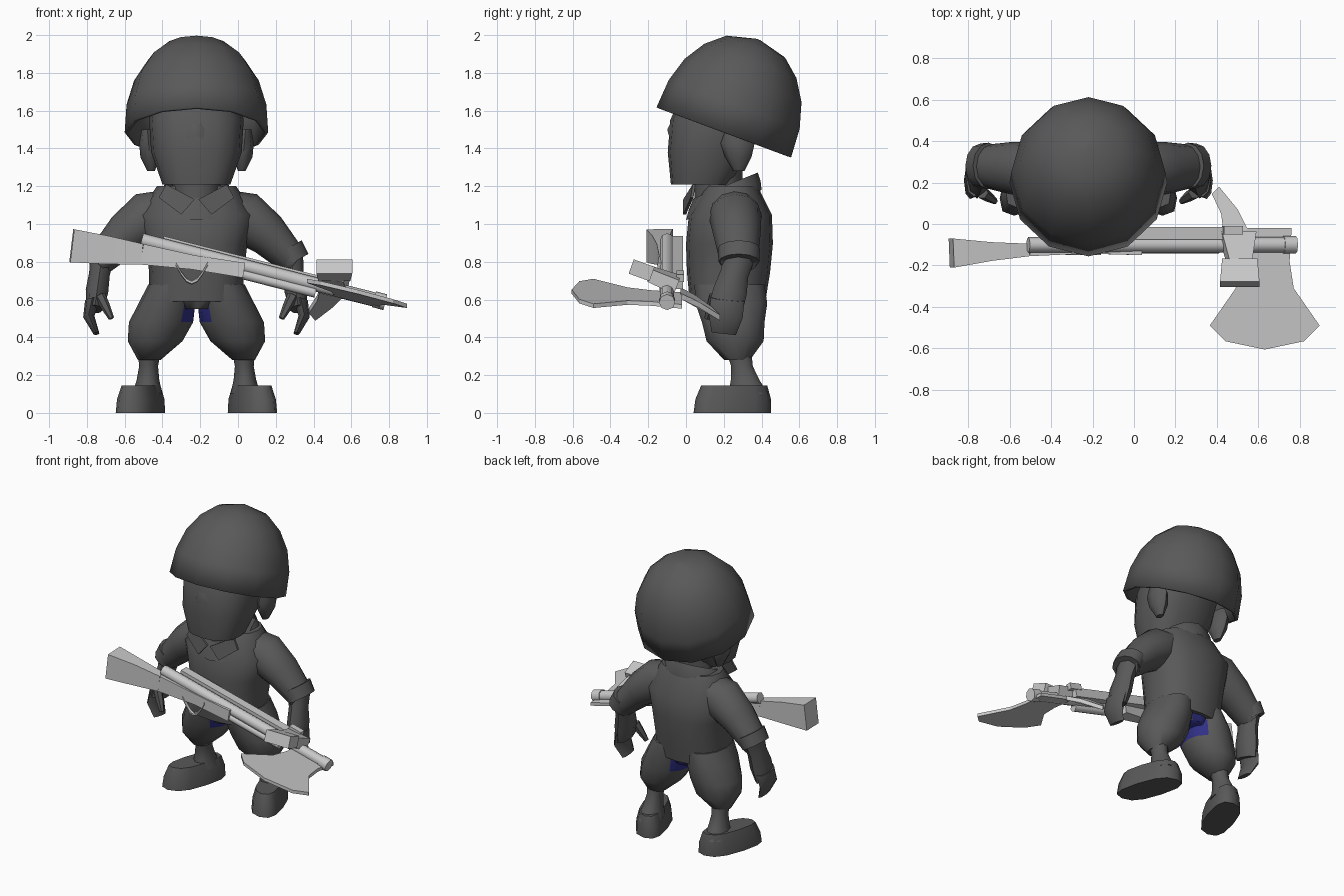
import bpy, bmesh
from math import sin, cos, pi, radians, sqrt, copysign
from mathutils import Vector

if "Cube" in bpy.data.objects:
    bpy.data.objects.remove(bpy.data.objects["Cube"], do_unlink=True)

MIDDLE = -.22
UP = Vector((0, 0, 1))
NO_BOW = Vector((0, 0, 0))


def material(name, red, green, blue):
    colour = (red, green, blue, 1)
    result = bpy.data.materials.new(name)
    result.use_nodes = True
    result.diffuse_color = colour
    shader = result.node_tree.nodes["Principled BSDF"]
    shader.inputs["Base Color"].default_value = colour
    return result


DARK = material("dark grey", .1, .1, .1)
LIGHT = material("light grey", .58, .58, .58)
BLUE = material("deep blue", .03, .03, .25)


def finish(name, mesh_builder, paint, angle):
    bmesh.ops.recalc_face_normals(mesh_builder, faces=mesh_builder.faces)
    mesh = bpy.data.meshes.new(name)
    mesh_builder.to_mesh(mesh)
    mesh_builder.free()
    part = bpy.data.objects.new(name, mesh)
    bpy.context.collection.objects.link(part)
    mesh.materials.append(paint)
    bpy.ops.object.select_all(action='DESELECT')
    part.select_set(True)
    bpy.context.view_layer.objects.active = part
    bpy.ops.object.shade_smooth_by_angle(angle=radians(angle))
    return part


def sweep(name, start, end, widths, depths=None, sides=12, paint=DARK, level=False,
          bow=NO_BOW, power=1, ease=1, bottom=True, top=True, angle=55):
    """Skin rings from start to end; bow pushes the middle aside, ease crowds rings at the end."""
    start, end = Vector(start), Vector(end)
    depths = depths or widths
    along = UP if level else (end - start).normalized()
    across = Vector((0, 1, 0)).cross(along).normalized()
    deep = along.cross(across)
    square = sides == 4
    scale = sqrt(2) if square else 1
    turn = pi / 4 if square else 0
    builder = bmesh.new()
    rings = []
    for i, (width, depth) in enumerate(zip(widths, depths)):
        t = 1 - (1 - i / (len(widths) - 1)) ** ease
        centre = start.lerp(end, t) + bow * sin(pi * t)
        ring = []
        for j in range(sides):
            a = turn + 2 * pi * j / sides
            c, d = (copysign(abs(f) ** power, f) * scale for f in (cos(a), sin(a)))
            ring.append(builder.verts.new(centre + across * c * width + deep * d * depth))
        rings.append(ring)
    for lower, upper in zip(rings, rings[1:]):
        for j in range(sides):
            k = (j + 1) % sides
            builder.faces.new((lower[j], lower[k], upper[k], upper[j]))
    if bottom:
        builder.faces.new(rings[0])
    if top:
        builder.faces.new(rings[-1])
    return finish(name, builder, paint, angle)


def slab(name, points, thickness, paint):
    """Thicken a polygon along a vector."""
    builder = bmesh.new()
    face = builder.faces.new([builder.verts.new(p) for p in points])
    raised = bmesh.ops.extrude_face_region(builder, geom=[face], use_keep_orig=True)["geom"]
    corners = [item for item in raised if isinstance(item, bmesh.types.BMVert)]
    bmesh.ops.translate(builder, vec=thickness, verts=corners)
    return finish(name, builder, paint, 20)


def paint_crotch(part):
    part.data.materials.append(BLUE)
    for face in part.data.polygons:
        centre = face.center
        aside = abs(centre.x - MIDDLE)
        between_legs = aside < .08 and .45 < centre.z < .58
        behind = aside < .06 and centre.y > .36 and centre.z < .66
        if between_legs or behind:
            face.material_index = 1


# helmet, tilted back
tilt = Vector((0, .35, .94)).normalized()
rim_centre = Vector((MIDDLE, .2, 1.485))
helmet = sweep("helmet", rim_centre, rim_centre + tilt * .525, (.38, .37, .33, .26, .165, .01),
               ease=1.6, bottom=False)
shell = helmet.modifiers.new("thickness", 'SOLIDIFY')
shell.thickness = .02
shell.offset = -1

# head, nose and neck
sweep("head", (MIDDLE, .08, 1.21), (MIDDLE, .21, 1.72), (.18, .24, .25, .22), (.16, .22, .25, .22),
      sides=16, level=True, power=.8)
sweep("nose", (MIDDLE, -.07, 1.42), (MIDDLE, -.05, 1.58), (.08, .06, .02), (.01, .045, .01),
      sides=6, level=True)
sweep("neck", (MIDDLE, .17, 1), (MIDDLE, .17, 1.28), (.12, .13), level=True)

# shirt, and a collar that rises towards the back
sweep("shirt", (MIDDLE, .22, .59), (MIDDLE, .24, 1.2), (.25, .25, .27, .31, .21), (.2, .22, .23, .22, .14),
      sides=16, level=True, power=.85)
collar = sweep("collar", (MIDDLE, .2, 1.1), (MIDDLE, .21, 1.2), (.23, .21, .17), (.2, .19, .17),
               level=True, bottom=False, top=False)
for corner in collar.data.vertices:
    corner.co.z += (corner.co.y - .2) * .4

# limbs on both sides
for sign, side in ((1, "left_"), (-1, "right_")):
    def at(x, y, z):
        return Vector((MIDDLE + sign * x, y, z))

    sweep(side + "ear", at(.24, .28, 1.28), at(.26, .27, 1.5), (.02, .05, .05, .03), (.03, .07, .09, .06),
          sides=8, level=True)
    slab(side + "collar_flap", [at(.01, 0, 1.13), at(.08, 0, 1.05), at(.2, .04, 1.14), at(.16, .05, 1.21)],
         Vector((0, -.015, 0)), DARK)

    # arm
    elbow = at(.52, .28, .8)
    sweep(side + "sleeve", at(.1, .25, 1.1), elbow, (.1, .14, .115, .08), (.12, .14, .125, .1),
          sides=12, bow=UP * .05)
    sweep(side + "cuff", at(.48, .28, .87), elbow, (.088, .084), (.112, .108), sides=12)
    sweep(side + "forearm", at(.5, .28, .83), at(.54, .21, .55), (.065, .055, .06, .045), (.085, .075, .09, .09),
          sides=8)
    sweep(side + "fingers", at(.55, .22, .6), at(.53, .2, .42), (.04, .03, .016), (.09, .09, .065),
          sides=8, bow=Vector((sign * .03, 0, 0)))
    sweep(side + "thumb", at(.51, .15, .62), at(.45, .11, .5), (.03, .025, .015), sides=6)

    # leg: baggy breeches, calf and a boot turned outwards
    breeches = sweep(side + "breeches", at(.125, .23, .68), at(.25, .27, .28), (.13, .15, .17, .145, .06),
                     (.19, .195, .17, .155, .07), sides=14, level=True)
    paint_crotch(breeches)
    sweep(side + "calf", at(.25, .28, .32), at(.26, .33, .1), (.06, .05, .06, .08), (.07, .06, .08, .11),
          sides=10, level=True)
    boot = sweep(side + "boot", at(.28, .245, 0), at(.28, .255, .145), (.105, .1, .08), (.205, .2, .175),
                 level=True, power=.75)
    for corner in boot.data.vertices:
        corner.co.x += sign * (.3 - corner.co.y) * .3

# seat of the breeches
paint_crotch(sweep("breeches_seat", (MIDDLE, .23, .55), (MIDDLE, .22, .76), (.1, .2, .25, .24),
                   (.15, .185, .195, .18), sides=16, level=True))


# axe handle and rifle share one sloping line
def bar(name, left, right, y, lift, radius, sides):
    ends = [(x, y, .785 - .255 * x + lift) for x in (left, right)]
    sweep(name, *ends, (radius, radius), sides=sides, paint=LIGHT)


bar("axe_handle", -.51, .74, -.1, 0, .037, 8)
bar("axe_handle_end", .72, .78, -.1, 0, .043, 8)
bar("rifle_barrel", -.4, .47, -.045, .02, .03, 4)
bar("rifle_lower_tube", 0, .41, -.115, -.045, .026, 8)
bar("rifle_sight", .43, .52, -.03, .06, .02, 4)

# rifle stock, trigger guard and magazine
grip = Vector((-.51, -.125, .84))
sweep("rifle_butt", (-.88, -.14, .885), grip, (.088, .075, .055), (.07, .045, .03), sides=4, paint=LIGHT, angle=25)
sweep("rifle_body", grip, (.03, -.1, .755), (.055, .038, .04), (.03, .03, .05), sides=4, paint=LIGHT, angle=25)
sweep("trigger_guard", (-.33, -.14, .79), (-.16, -.14, .79), [.012] * 7, sides=6, paint=LIGHT, bow=UP * -.1)
sweep("rifle_magazine", (.51, -.29, .775), (.51, -.18, .735), (.095, .085), (.04, .04), sides=4, paint=LIGHT)
sweep("magazine_neck", (.51, -.19, .735), (.5, -.05, .68), (.055, .085), (.035, .04), sides=4, paint=LIGHT)


# axe head: a flared blade and a drooping spike on one sloping sheet
def on_sheet(x, y):
    return Vector((x, y, .74 - .25 * x - .08 * y - .75 * max(y, 0)))


flare = [(.13, -.02), (.12, -.18), (.14, -.31), (.265, -.49), (.19, -.565)]
blade = [on_sheet(.63 + half, y) for half, y in flare]
blade.append(on_sheet(.63, -.605))
blade += [on_sheet(.63 - half, y) for half, y in reversed(flare)]
slab("axe_blade", blade, UP * .022, LIGHT)
spike = [(.43, -.03), (.55, -.03), (.5, .07), (.41, .18), (.375, .145), (.42, .05)]
slab("axe_spike", [on_sheet(x, y) for x, y in spike], UP * .03, LIGHT)
